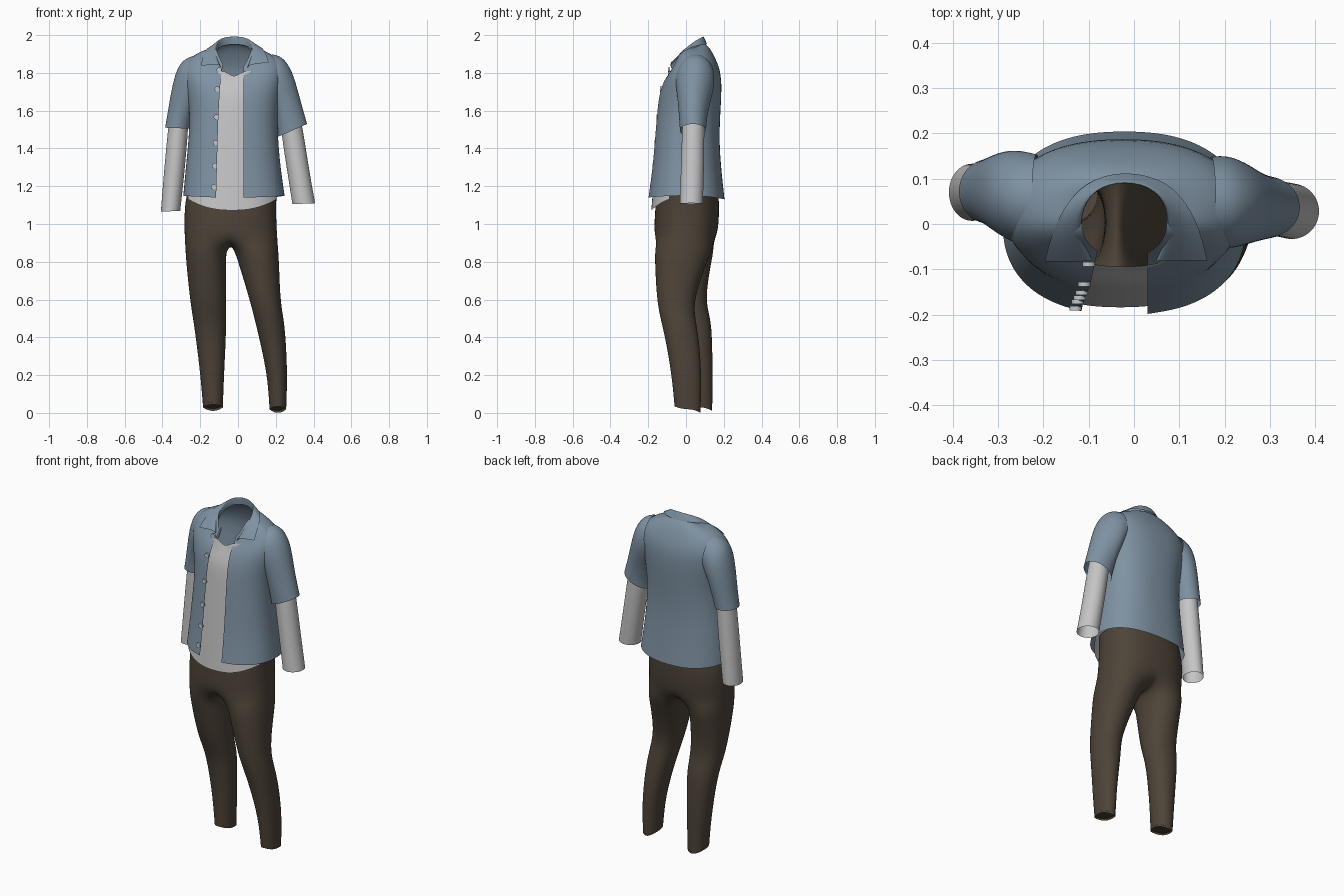
import bpy, bmesh, math
from mathutils import Vector
from mathutils.bvhtree import BVHTree

if "Cube" in bpy.data.objects:
    bpy.data.objects.remove(bpy.data.objects["Cube"])

P = 0.85  # boxiness of the body cross-sections


def material(name, rgb):
    m = bpy.data.materials.new(name)
    m.diffuse_color = (*rgb, 1)
    m.use_nodes = True
    m.node_tree.nodes["Principled BSDF"].inputs["Base Color"].default_value = m.diffuse_color
    return m


BLUE = material("dusty blue", (0.21, 0.285, 0.36))
WHITE = material("light grey", (0.56, 0.56, 0.57))
BROWN = material("dark brown", (0.075, 0.057, 0.040))
BUTTON = material("button grey", (0.55, 0.58, 0.60))


def spow(v, p):
    return math.copysign(abs(v) ** p, v)


def body_point(ring, a, p=P):
    """ring = xL, xR, yF, yB, zFront, zSide, zBack"""
    xl, xr, yf, yb, zf, zs, zb = ring
    c, s = math.cos(a), math.sin(a)
    z = zs + ((zb if s > 0 else zf) - zs) * s * s
    return Vector(((xl + xr) / 2 + (xr - xl) / 2 * spow(c, p),
                   (yf + yb) / 2 + (yb - yf) / 2 * spow(s, p), z))


def angle_at(ring, x):
    """front angle (around -90 degrees) where the ring reaches x"""
    u = (x - (ring[0] + ring[1]) / 2) / ((ring[1] - ring[0]) / 2)
    return -math.acos(max(-1, min(1, spow(abs(u), 1 / P) * (1 if u > 0 else -1))))


def finish(name, verts, faces, mat, levels=2):
    bm = bmesh.new()
    vs = [bm.verts.new(v) for v in verts]
    for f in faces:
        bm.faces.new([vs[i] for i in f])
    bmesh.ops.recalc_face_normals(bm, faces=bm.faces)
    mid = sum((v.co for v in vs), Vector()) / len(vs)
    if sum(f.normal.dot(f.calc_center_median() - mid) * f.calc_area() for f in bm.faces) < 0:
        bmesh.ops.reverse_faces(bm, faces=bm.faces)
    for f in bm.faces:
        f.smooth = True
    me = bpy.data.meshes.new(name)
    bm.to_mesh(me)
    bm.free()
    me.materials.append(mat)
    ob = bpy.data.objects.new(name, me)
    bpy.context.collection.objects.link(ob)
    if levels:
        mod = ob.modifiers.new("smooth", 'SUBSURF')
        mod.levels = mod.render_levels = levels
        mod.boundary_smooth = 'PRESERVE_CORNERS'
    return ob


def loft(name, rows, mat, closed):
    n = len(rows[0])
    verts = [p for r in rows for p in r]
    faces = [(k * n + i, k * n + (i + 1) % n, (k + 1) * n + (i + 1) % n, (k + 1) * n + i)
             for k in range(len(rows) - 1) for i in range(n if closed else n - 1)]
    finish(name, verts, faces, mat)
    return verts, faces


# Open shirt body
torso = [(-.291, .248, -.200, .205, 1.14, 1.15, 1.13),
         (-.277, .226, -.178, .186, 1.30, 1.30, 1.30),
         (-.262, .212, -.166, .176, 1.45, 1.45, 1.45),
         (-.255, .210, -.155, .183, 1.58, 1.59, 1.60),
         (-.275, .225, -.145, .190, 1.68, 1.70, 1.72),
         (-.295, .248, -.120, .184, 1.755, 1.81, 1.81),
         (-.258, .212, -.094, .155, 1.79, 1.882, 1.88),
         (-.180, .130, -.080, .122, 1.80, 1.924, 1.94),
         (-.116, .073, -.072, .092, 1.805, 1.93, 1.96)]
left_edge = [-.116, -.112, -.108, -.104, -.098, -.093, -.088, -.084, -.080]
rows = []
for ring, xe in zip(torso, left_edge):
    a0 = angle_at(ring, 0.03)
    a1 = angle_at(ring, xe) + 2 * math.pi
    rows.append([body_point(ring, a0 + (a1 - a0) * i / 30) for i in range(31)])
sv, sf = loft("open_shirt_body", rows, BLUE, False)

# Undershirt front panel, with a V neck and a dipped hem
under = [(-.286, .226, -.184, .19, 1.072, 1.145, 1.14)]
under += [(r[0] + .014, r[1] - .014, r[2] + .012, r[3] - .012, *r[4:]) for r in torso[1:5]]
under += [(-.25, .20, -.108, .16, 1.745, 1.765, 1.77), (-.19, .145, -.094, .13, 1.778, 1.785, 1.785)]
rows = [[body_point(r, math.radians(-155 + 130 * i / 20)) for i in range(21)] for r in under]
for p in rows[-1]:
    p.z += min(0.6 * abs(p.x + 0.02), 0.03)
loft("undershirt_front", rows, WHITE, False)


# Sleeves: each ring = outer x, outer z, inner x, inner z, centre y, half depth
def sleeve(name, rings, mat, n=20):
    rows = []
    for xo, zo, xi, zi, cy, ry in rings:
        row = []
        for i in range(n):
            a = 2 * math.pi * i / n
            c, s = math.cos(a), math.sin(a)
            row.append(Vector(((xo + xi) / 2 + (xo - xi) / 2 * c, cy + ry * s,
                               (zo + zi) / 2 + (zo - zi) / 2 * c)))
        rows.append(row)
    loft(name, rows, mat, True)


sleeve("short_sleeve_a", [(-.225, 1.895, -.205, 1.68, .055, .100),
                          (-.277, 1.880, -.225, 1.63, .058, .106),
                          (-.322, 1.835, -.238, 1.58, .065, .098),
                          (-.352, 1.72, -.245, 1.55, .070, .086),
                          (-.371, 1.60, -.250, 1.53, .072, .076),
                          (-.387, 1.51, -.255, 1.505, .072, .072)], BLUE)
sleeve("short_sleeve_b", [(.180, 1.900, .160, 1.67, .050, .100),
                          (.230, 1.892, .180, 1.62, .048, .105),
                          (.280, 1.83, .195, 1.57, .045, .094),
                          (.312, 1.73, .200, 1.52, .040, .082),
                          (.341, 1.62, .205, 1.49, .037, .074),
                          (.367, 1.53, .208, 1.46, .037, .070)], BLUE)
sleeve("long_sleeve_a", [(-.358, 1.60, -.264, 1.58, .072, .058),
                         (-.372, 1.50, -.262, 1.50, .072, .060),
                         (-.395, 1.25, -.285, 1.25, .072, .062),
                         (-.409, 1.065, -.305, 1.07, .070, .064)], WHITE)
sleeve("long_sleeve_b", [(.323, 1.60, .225, 1.55, .040, .058),
                         (.345, 1.50, .230, 1.47, .038, .060),
                         (.378, 1.28, .260, 1.28, .034, .062),
                         (.409, 1.11, .287, 1.105, .028, .062)], WHITE)

# Folded collar: stand, fold line and outer edge
fold = [(.050, -.082, 1.836), (.070, -.04, 1.892), (.078, .02, 1.953), (.050, .075, 1.990), (-.02, .095, 2.0),
        (-.090, .075, 1.990), (-.118, .02, 1.953), (-.115, -.04, 1.892), (-.092, -.082, 1.840)]
outer = [(.162, -.080, 1.855), (.150, -.03, 1.900), (.128, .03, 1.940), (.078, .095, 1.950), (-.02, .120, 1.953),
         (-.108, .095, 1.950), (-.160, .03, 1.940), (-.184, -.03, 1.898), (-.197, -.083, 1.838)]
stand = [(x, y + .004, z - .012 - .035 * math.sin(math.pi * i / 8)) for i, (x, y, z) in enumerate(fold)]
ridge = [tuple(Vector(f).lerp(Vector(o), .25) + Vector((0, 0, .006))) for f, o in zip(fold, outer)]
loft("collar", [[Vector(p) for p in r] for r in (stand, fold, ridge, outer)], BLUE, False)

# Buttons set on the shirt surface
tree = BVHTree.FromPolygons(sv, sf)
for x, z in ((-.100, 1.815), (-.110, 1.714), (-.115, 1.566), (-.120, 1.43), (-.124, 1.307), (-.129, 1.196)):
    hit = tree.ray_cast(Vector((x, -1, z)), Vector((0, 1, 0)))[0]
    y = hit.y if hit and z < 1.8 else -.085
    bpy.ops.mesh.primitive_cylinder_add(vertices=14, radius=.014, depth=.010,
                                        location=(x, y - .004, z), rotation=(math.pi / 2, 0, 0))
    b = bpy.context.object
    b.name = "button"
    b.data.materials.append(BUTTON)
    bpy.ops.object.shade_smooth_by_angle()

# Trousers: hip rings of 24 points that split into two legs of 16 points
hips = [(-.268, .208, -.155, .17, 1.18), (-.284, .203, -.163, .178, 1.10),
        (-.286, .205, -.169, .174, 1.00), (-.284, .210, -.169, .164, .93)]
legs = {1: [(-.022, .215, -.168, .142, .86), (.002, .220, -.167, .110, .79), (.060, .225, -.157, .042, .60),
            (.086, .243, -.137, .050, .50), (.110, .254, -.112, .070, .40), (.155, .263, -.077, .085, .20),
            (.166, .256, -.062, .078, .02)],
        -1: [(-.280, -.060, -.145, .150, .86), (-.276, -.062, -.130, .135, .79), (-.256, -.062, -.085, .102, .60),
             (-.240, -.061, -.045, .132, .50), (-.225, -.062, -.020, .140, .40), (-.200, -.073, .000, .143, .20),
             (-.186, -.079, .005, .140, .03)]}
verts, faces = [], []
for r in hips:
    verts += [body_point((*r[:4], r[4], r[4], r[4]), math.radians(-90 + 15 * i)) for i in range(24)]
for k in range(3):
    faces += [(k * 24 + i, k * 24 + (i + 1) % 24, k * 24 + 24 + (i + 1) % 24, k * 24 + 24 + i) for i in range(24)]
front, back = verts[72], verts[84]
for t in (.75, .5, .25):  # crotch seam from back to front
    p = front.lerp(back, t)
    p.z -= .045
    verts.append(p)
for side, rings in legs.items():
    prev = [72 + (side * i) % 24 for i in range(13)] + [96, 97, 98]
    for k, r in enumerate(rings):
        base = len(verts)
        last = k == len(rings) - 1
        z = (r[4] + (.015 if last else 0), r[4], r[4] - (.02 if last else 0))
        for i in range(16):
            a = math.radians(225 + 22.5 * i)
            verts.append(body_point((*r[:4], *z), a if side > 0 else math.pi - a, .95))
        cur = list(range(base, base + 16))
        faces += [(prev[i], prev[(i + 1) % 16], cur[(i + 1) % 16], cur[i]) for i in range(16)]
        prev = cur
    # recessed cap inside the hem
    finish("hem_cap", [verts[i] + Vector((0, 0, .012)) for i in prev], [tuple(range(16))], BROWN, 0)
finish("trousers", verts, faces, BROWN)
